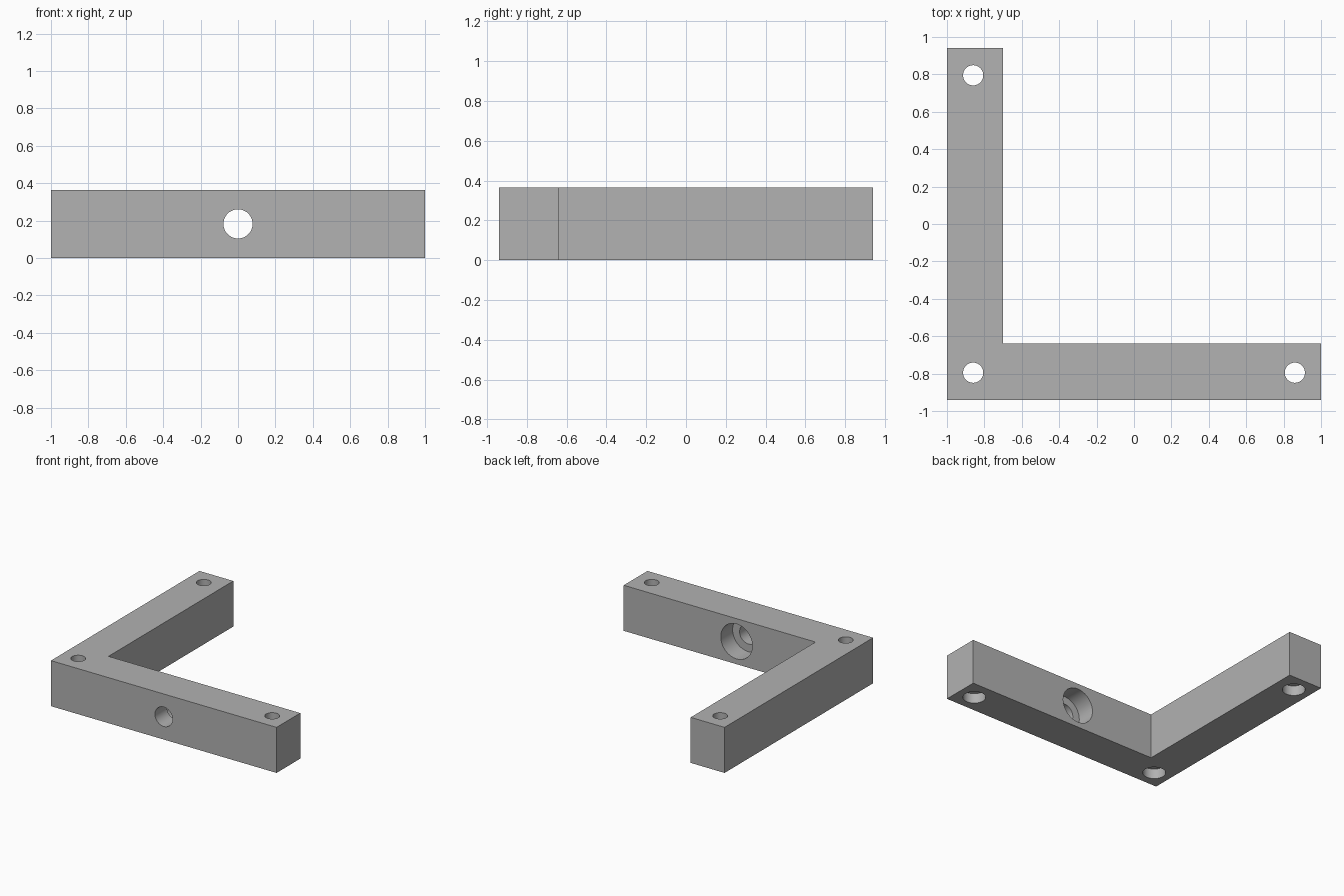
import bpy
import bmesh
from math import pi, radians
from mathutils import Matrix

cube = bpy.data.objects.get("Cube")
if cube:
    bpy.data.objects.remove(cube, do_unlink=True)

X, Y, HEIGHT, ARM = 1.0, 0.94, 0.365, 0.30
INSET = 0.14

# Material
grey = bpy.data.materials.new("plain grey")
grey.use_nodes = True
colour = (0.445, 0.445, 0.445, 1)
grey.diffuse_color = colour
grey.node_tree.nodes["Principled BSDF"].inputs["Base Color"].default_value = colour


def make_object(name, bm):
    bmesh.ops.recalc_face_normals(bm, faces=bm.faces)
    mesh = bpy.data.meshes.new(name)
    bm.to_mesh(mesh)
    bm.free()
    mesh.materials.append(grey)
    obj = bpy.data.objects.new(name, mesh)
    bpy.context.collection.objects.link(obj)
    return obj


def drill(body, centre, radius, depth, axis):
    """Cut a round hole of the given length centred on a point."""
    bm = bmesh.new()
    turn = Matrix.Rotation(pi / 2, 4, "X") if axis == "y" else Matrix()
    bmesh.ops.create_cone(bm, cap_ends=True, segments=48, radius1=radius,
                          radius2=radius, depth=depth,
                          matrix=Matrix.Translation(centre) @ turn)
    cutter = make_object("hole_cutter", bm)
    cutter.hide_render = True
    mod = body.modifiers.new("hole", "BOOLEAN")
    mod.operation = "DIFFERENCE"
    mod.solver = "EXACT"
    mod.object = cutter
    bpy.context.view_layer.objects.active = body
    bpy.ops.object.modifier_apply(modifier=mod.name)
    bpy.data.objects.remove(cutter, do_unlink=True)


# L-shaped body extruded from its outline
bm = bmesh.new()
outline = [(-X, -Y), (X, -Y), (X, -Y + ARM), (-X + ARM, -Y + ARM),
           (-X + ARM, Y), (-X, Y)]
face = bm.faces.new([bm.verts.new((x, y, 0)) for x, y in outline])
top = bmesh.ops.extrude_face_region(bm, geom=[face])
bmesh.ops.translate(bm, vec=(0, 0, HEIGHT),
                    verts=[v for v in top["geom"] if isinstance(v, bmesh.types.BMVert)])
bracket = make_object("corner_bracket", bm)

# Vertical screw holes, counterbored from below
near_x, near_y = X - INSET, Y - INSET - 0.005
for x, y in [(-near_x, -near_y), (near_x, -near_y), (-near_x, near_y)]:
    drill(bracket, (x, y, HEIGHT / 2), 0.054, 1, "z")
    drill(bracket, (x, y, 0), 0.084, 0.16, "z")

# Horizontal hole through the front arm, counterbored from the inside
drill(bracket, (0, -Y + ARM / 2, HEIGHT / 2), 0.078, 0.6, "y")
drill(bracket, (0, -Y + ARM, HEIGHT / 2), 0.14, 0.30, "y")

# Smooth hole walls with crisp edges
bpy.ops.object.select_all(action="DESELECT")
bracket.select_set(True)
bpy.context.view_layer.objects.active = bracket
bpy.ops.object.shade_smooth_by_angle(angle=radians(30))
